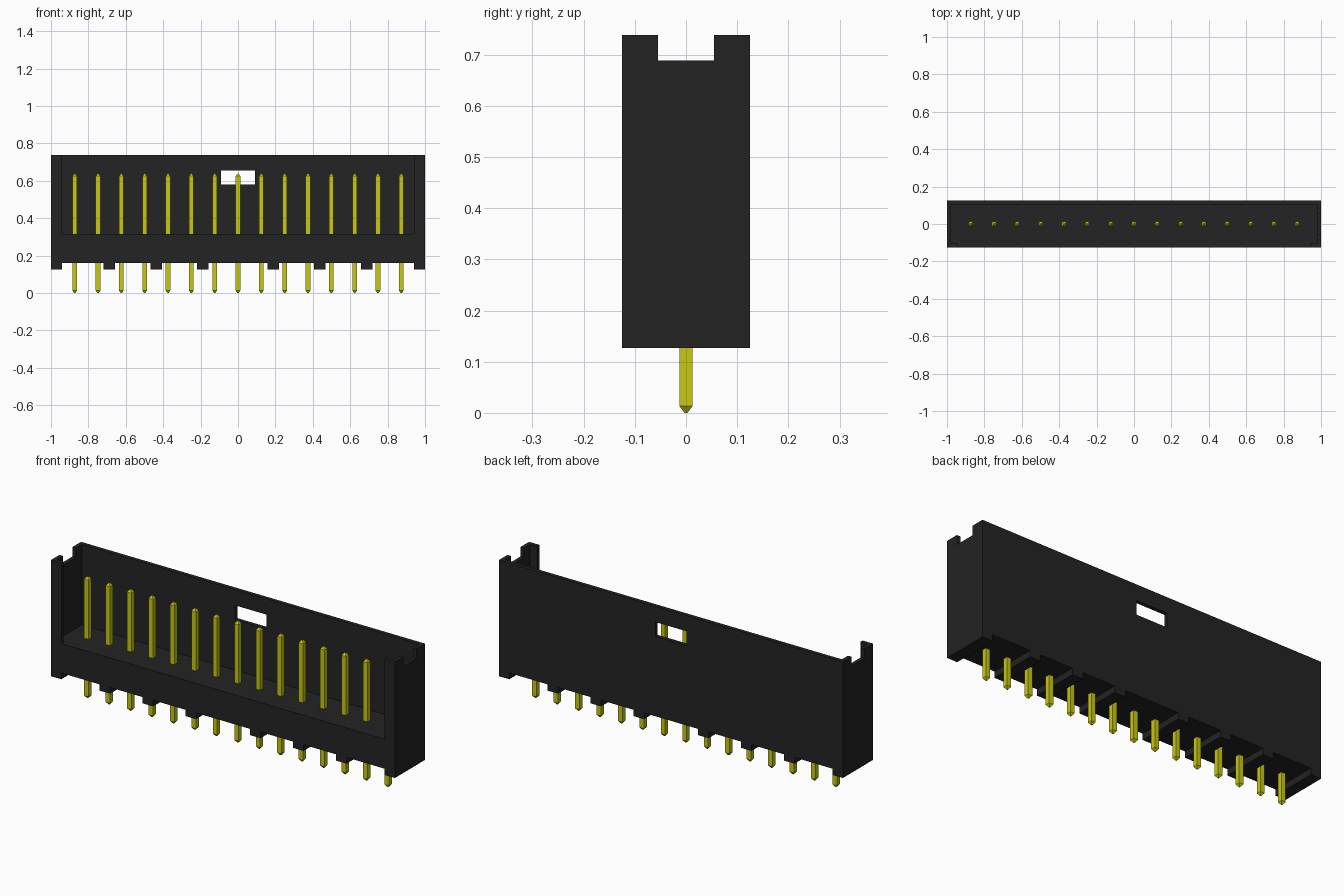
import bpy
import bmesh

old = bpy.data.objects.get("Cube")
if old:
    bpy.data.objects.remove(old, do_unlink=True)


def material(name, color):
    mat = bpy.data.materials.new(name)
    mat.use_nodes = True
    mat.diffuse_color = color
    mat.node_tree.nodes["Principled BSDF"].inputs["Base Color"].default_value = color
    return mat


black = material("black plastic", (0.017, 0.017, 0.017, 1))
yellow = material("yellow metal", (0.58, 0.58, 0.006, 1))


def add_object(name, bm, mat):
    mesh = bpy.data.meshes.new(name)
    bmesh.ops.recalc_face_normals(bm, faces=bm.faces)
    bm.to_mesh(mesh)
    bm.free()
    mesh.materials.append(mat)
    obj = bpy.data.objects.new(name, mesh)
    bpy.context.collection.objects.link(obj)
    return obj


def box(name, x, y, z, mat=black):
    """Box from (min, max) ranges."""
    bm = bmesh.new()
    bmesh.ops.create_cube(bm, size=1)
    for v in bm.verts:
        v.co = [r[0] if c < 0 else r[1] for c, r in zip(v.co, (x, y, z))]
    return add_object(name, bm, mat)


# Overall sizes of the housing
W, D = 1.0, 0.125
BOTTOM, TOP = 0.127, 0.738
FLOOR, UNDERSIDE = 0.315, 0.16
WALL, LIP = 0.02, 0.06

housing = box("housing", (-W, W), (-D, D), (BOTTOM, TOP))
cutters = [
    # Pin cavity, then the front opening that leaves a lip at each end
    box("cavity_cutter", (-W + WALL, W - WALL), (-D + WALL, D - WALL), (FLOOR, 1)),
    box("opening_cutter", (-W + LIP, W - LIP), (-D - 0.1, 0), (FLOOR, 1)),
    # Slot through the back wall and notches in the end walls
    box("slot_cutter", (-0.091, 0.091), (0.05, 0.2), (0.58, 0.655)),
    box("notch_cutter", (-1.2, 1.2), (-0.055, 0.055), (0.688, 1)),
]

# Gaps under the housing between the standoff feet
FOOT = 0.031
centres = [-0.6875, -0.4375, -0.1875, 0.1875, 0.4375, 0.6875]
starts = [-W + LIP] + [c + FOOT for c in centres]
ends = [c - FOOT for c in centres] + [W - LIP]
for a, b in zip(starts, ends):
    cutters.append(box("gap_cutter", (a, b), (-0.3, 0.3), (0, UNDERSIDE)))

for cutter in cutters:
    cutter.hide_render = True
    mod = housing.modifiers.new("cut", 'BOOLEAN')
    mod.operation = 'DIFFERENCE'
    mod.solver = 'EXACT'
    mod.object = cutter

# Bake the cuts and discard the cutters
bpy.context.view_layer.update()
graph = bpy.context.evaluated_depsgraph_get()
baked = bpy.data.meshes.new_from_object(housing.evaluated_get(graph))
housing.modifiers.clear()
housing.data = baked
for cutter in cutters:
    bpy.data.objects.remove(cutter, do_unlink=True)


# Square pins with tapered tips, one shared mesh
def pin_mesh(name):
    bm = bmesh.new()
    rings = []
    for z, r in ((0, 0.003), (0.013, 0.0125), (0.625, 0.0125), (0.638, 0.003)):
        rings.append([bm.verts.new((sx * r, sy * r, z))
                      for sx, sy in ((-1, -1), (1, -1), (1, 1), (-1, 1))])
    for low, high in zip(rings, rings[1:]):
        for i in range(4):
            j = (i + 1) % 4
            bm.faces.new((low[i], low[j], high[j], high[i]))
    bm.faces.new(rings[0][::-1])
    bm.faces.new(rings[-1])
    return add_object(name, bm, yellow)


PINS, PITCH = 15, 0.1247
first = pin_mesh("pin_1")
for i in range(PINS):
    pin = first
    if i:
        pin = bpy.data.objects.new(f"pin_{i + 1}", first.data)
        bpy.context.collection.objects.link(pin)
    pin.location.x = (i - (PINS - 1) / 2) * PITCH
